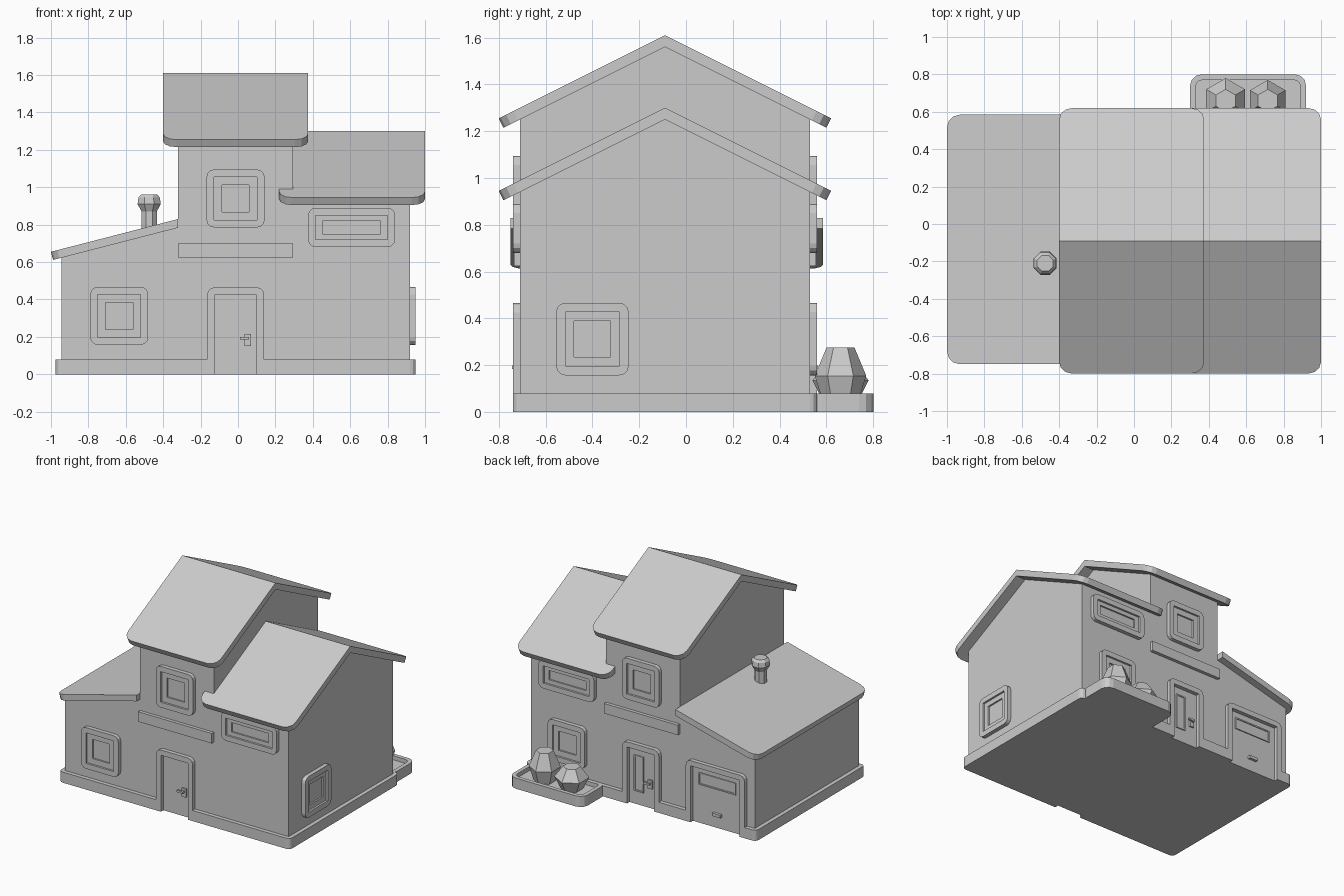
import bpy, bmesh, math
from mathutils import Vector

cube = bpy.data.objects.get("Cube")
if cube:
    bpy.data.objects.remove(cube, do_unlink=True)

grey = bpy.data.materials.new("plain_grey")
grey.use_nodes = True
COL = (0.6, 0.6, 0.6, 1)
grey.diffuse_color = COL
grey.node_tree.nodes["Principled BSDF"].inputs["Base Color"].default_value = COL

FRONT, BACK, MID = -0.71, 0.53, -0.09
TOWER_X = (-0.32, 0.295)
WING_X = (0.295, 0.92)
TOWER_C, WING_C, SHED_C = -0.0125, 0.6075, -0.635
PITCH, SLAB = 0.5, 0.045


def finish(bm, name, loc=(0, 0, 0), rot=(0, 0, 0)):
    bmesh.ops.remove_doubles(bm, verts=bm.verts, dist=1e-5)
    bmesh.ops.recalc_face_normals(bm, faces=bm.faces)
    me = bpy.data.meshes.new(name)
    bm.to_mesh(me)
    bm.free()
    me.materials.append(grey)
    ob = bpy.data.objects.new(name, me)
    bpy.context.collection.objects.link(ob)
    ob.location = loc
    ob.rotation_euler = [math.radians(a) for a in rot]
    return ob


def loft(rings, cap_start=True):
    """Skin equal-length rings of points and close the ends."""
    bm = bmesh.new()
    rows = [[bm.verts.new(p) for p in ring] for ring in rings]
    n = len(rows[0])
    for a, b in zip(rows, rows[1:]):
        for i in range(n):
            j = (i + 1) % n
            bm.faces.new((a[i], a[j], b[j], b[i]))
    if cap_start:
        bm.faces.new(rows[0][::-1])
    bm.faces.new(rows[-1])
    return bm


def prism(name, pts, axis, a, b, loc=(0, 0, 0), rot=(0, 0, 0)):
    place = {"x": lambda p, t: (t, p[0], p[1]),
             "y": lambda p, t: (p[0], t, p[1]),
             "z": lambda p, t: (p[0], p[1], t)}[axis]
    bm = loft([[place(p, t) for p in pts] for t in (a, b)])
    return finish(bm, name, loc, rot)


def box(name, x, y, z, loc=(0, 0, 0), rot=(0, 0, 0)):
    pts = [(x[0], y[0]), (x[1], y[0]), (x[1], y[1]), (x[0], y[1])]
    return prism(name, pts, "z", z[0], z[1], loc, rot)


def arc(cx, cy, r, start, end, steps=3):
    out = []
    for i in range(steps + 1):
        t = math.radians(start + (end - start) * i / steps)
        out.append((cx + r * math.cos(t), cy + r * math.sin(t)))
    return out


def round_rect(w, h, r):
    x, y = w / 2 - r, h / 2 - r
    return (arc(x, y, r, 0, 90) + arc(-x, y, r, 90, 180)
            + arc(-x, -y, r, 180, 270) + arc(x, -y, r, 270, 360))


def plate(name, steps, loc, rot):
    """Stepped rounded panel facing -y; each step is width, height, radius, depth."""
    return finish(loft([[(p, -d, q) for p, q in round_rect(w, h, r)]
                        for w, h, r, d in steps]), name, loc, rot)


def window(name, w, h, pane_w, pane_h, loc, turn=0):
    iw, ih = w - 0.08, h - 0.08
    plate(name, [(w, h, 0.04, -0.01), (w, h, 0.04, 0.03), (iw, ih, 0, 0.03),
                 (iw, ih, 0, 0.015), (pane_w, pane_h, 0, 0.015),
                 (pane_w, pane_h, 0, 0.003)], loc, (0, 0, turn))


def door_frame(name, w, loc, turn=0):
    o, i, top, foot = w / 2, w / 2 - 0.04, 0.465, 0.08
    r = 0.04
    pts = ([(o, foot)] + arc(o - r, top - r, r, 0, 90) + arc(r - o, top - r, r, 90, 180)
           + [(-o, foot), (-i, foot), (-i, top - r), (i, top - r), (i, foot)])
    prism(name, pts, "y", -0.03, 0.01, loc, (0, 0, turn))


def handle(name, loc, turn):
    rot = (0, 0, turn)
    box(name + "_plate", (0.0475, 0.0825), (-0.012, 0), (0.15, 0.215), loc, rot)
    box(name + "_stem", (0.058, 0.072), (-0.025, 0), (0.185, 0.2), loc, rot)
    box(name + "_lever", (0.0225, 0.0725), (-0.034, -0.02), (0.185, 0.2), loc, rot)


def roof_panel(name, half, run, drop, loc, turn=0, mirror=False):
    """Sloping slab falling toward -y with rounded eave corners."""
    length, r = math.hypot(run, drop), 0.07
    c, s = run / length, drop / length
    uv = ([(half, 0)] + arc(half - r, length - r, r, 0, 90)
          + arc(r - half, length - r, r, 90, 180) + [(-half, 0)])
    top = [Vector((u, -v * c, -v * s)) for u, v in uv]
    low = [p - (Vector((0, 0, SLAB / c)) if v == 0 else Vector((0, -s, c)) * SLAB)
           for p, (u, v) in zip(top, uv)]
    bm = loft([top, low])
    if mirror:
        inner = [f for f in bm.faces if all(abs(v.co.y) < 1e-5 for v in f.verts)]
        bmesh.ops.delete(bm, geom=inner, context="FACES")
    ob = finish(bm, name, loc, (0, 0, turn))
    if mirror:
        m = ob.modifiers.new("other_slope", "MIRROR")
        m.use_axis = (False, True, False)


def turned(name, sides, profile, loc, spin=0):
    """Faceted solid of revolution from (radius, height) pairs."""
    rings = [[(r * math.cos(spin + math.tau * i / sides),
               r * math.sin(spin + math.tau * i / sides), z) for i in range(sides)]
             for r, z in profile]
    finish(loft(rings), name, loc)


# Walls: two gabled blocks and a lean-to
for name, (x0, x1), ridge in (("tower_walls", TOWER_X, 1.565), ("wing_walls", WING_X, 1.255)):
    eave = ridge - PITCH * (BACK - MID)
    prism(name, [(FRONT, 0), (BACK, 0), (BACK, eave), (MID, ridge), (FRONT, eave)], "x", x0, x1)
prism("lean_to_walls", [(-0.945, 0), (-0.32, 0), (-0.32, 0.79), (-0.945, 0.63)], "y", FRONT, BACK)

# Plinth with gaps at the doors
plinth_front, plinth_back = FRONT - 0.03, BACK + 0.03
outline = arc(-0.945, plinth_front + 0.03, 0.03, 180, 270)
outline += [(-0.125, plinth_front), (-0.125, FRONT), (0.1, FRONT), (0.1, plinth_front)]
outline += arc(0.92, plinth_front + 0.03, 0.03, 270, 360)
outline += arc(0.92, plinth_back - 0.03, 0.03, 0, 90)
for a, b in ((0.1, -0.125), (-0.43, -0.84)):
    outline += [(a, plinth_back), (a, BACK), (b, BACK), (b, plinth_back)]
outline += arc(-0.945, plinth_back - 0.03, 0.03, 90, 180)
prism("plinth", outline, "z", 0, 0.08)

# Roofs
roof_panel("tower_roof", 0.388, 0.71, 0.355, (-0.0125, MID, 1.61), mirror=True)
roof_panel("wing_roof", 0.39, 0.71, 0.355, (0.61, MID, 1.3), mirror=True)
roof_panel("lean_to_roof", 0.667, 0.68, 0.175, (-0.32, -0.0825, 0.83), turn=-90)

# Windows, bands and doors shared by front and back
for side, y, turn in (("front", FRONT, 0), ("back", BACK, 180)):
    window(side + "_tower_window", 0.31, 0.31, 0.145, 0.145, (TOWER_C, y, 0.94), turn)
    window(side + "_wide_window", 0.465, 0.21, 0.31, 0.07, (WING_C, y, 0.785), turn)
    box(side + "_band", TOWER_X, (y - 0.025, y + 0.025), (0.625, 0.7))
    door_frame(side + "_door_frame", 0.305, (TOWER_C, y, 0), turn)
    handle(side + "_door_handle", (TOWER_C, y, 0), turn)

# Single windows
window("lean_to_window", 0.31, 0.31, 0.145, 0.145, (SHED_C, FRONT, 0.312), 0)
window("side_window", 0.31, 0.31, 0.155, 0.155, (WING_X[1], -0.4, 0.312), 90)
window("planter_window", 0.31, 0.31, 0.145, 0.145, (WING_C, BACK, 0.312), 180)

# Back door glass, garage door
plate("back_door_glass", [(0.08, 0.27, 0, 0), (0.08, 0.27, 0, 0.008), (0.06, 0.25, 0, 0.008),
                          (0.06, 0.25, 0, 0.002)], (0.02, BACK, 0.235), (0, 0, 180))
door_frame("garage_frame", 0.49, (SHED_C, BACK, 0), 180)
plate("garage_glass", [(0.31, 0.09, 0, 0), (0.31, 0.09, 0, 0.008), (0.29, 0.07, 0, 0.008),
                       (0.29, 0.07, 0, 0.002)], (SHED_C, BACK, 0.335), (0, 0, 180))
box("garage_handle", (-0.035, 0.035), (-0.02, 0), (0.09, 0.112), (SHED_C, BACK, 0), (0, 0, 180))

# Planter and shrubs
plate("planter", [(0.62, 0.28, 0.06, 0), (0.62, 0.28, 0.06, 0.08), (0.56, 0.22, 0.035, 0.08),
                  (0.56, 0.22, 0.035, 0.05)], (0.61, 0.66, 0), (-90, 0, 0))
turned("tall_shrub", 6, [(0.075, 0.045), (0.11, 0.155), (0.06, 0.275)], (0.715, 0.66, 0), math.pi / 2)
turned("short_shrub", 6, [(0.075, 0.045), (0.12, 0.135), (0.06, 0.215)], (0.49, 0.66, 0), math.pi / 2)

# Flue
turned("flue", 8, [(0.044, 0.72), (0.044, 0.87), (0.067, 0.91), (0.062, 0.945), (0.046, 0.962)],
       (-0.475, -0.21, 0), math.pi / 8)
